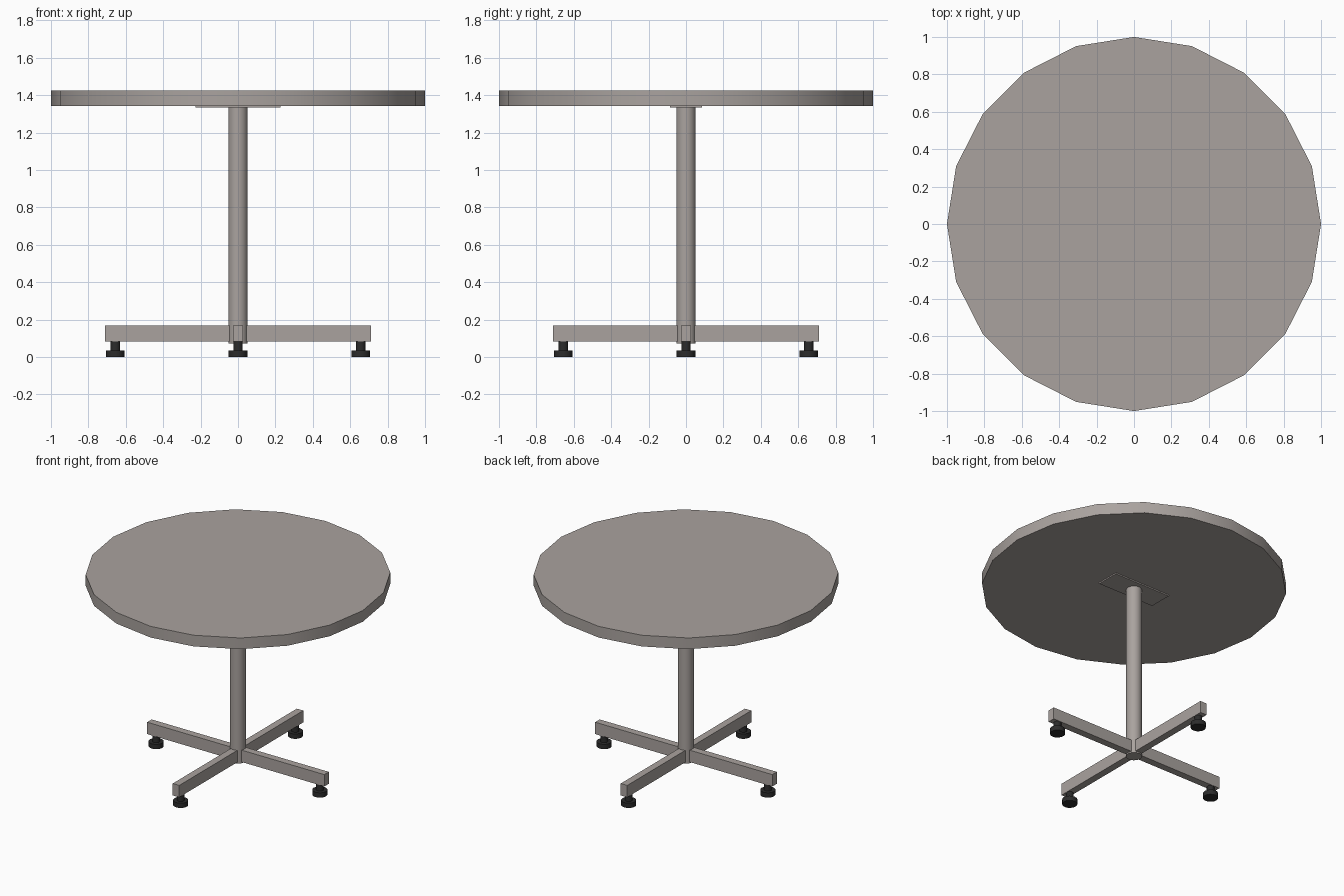
import bpy
import math

if "Cube" in bpy.data.objects:
    bpy.data.objects.remove(bpy.data.objects["Cube"])


def material(name, rgb):
    m = bpy.data.materials.new(name)
    m.diffuse_color = (*rgb, 1.0)
    m.use_nodes = True
    m.node_tree.nodes["Principled BSDF"].inputs["Base Color"].default_value = m.diffuse_color
    return m


GREY = material("warm_grey", (0.40, 0.365, 0.345))
BLACK = material("rubber_black", (0.025, 0.025, 0.025))


def cylinder(name, r, z0, z1, mat, x=0.0, y=0.0, sides=20):
    bpy.ops.mesh.primitive_cylinder_add(vertices=sides, radius=r, depth=z1 - z0,
                                        location=(x, y, (z0 + z1) / 2))
    ob = bpy.context.object
    ob.name = name
    ob.data.materials.append(mat)
    bpy.ops.object.shade_smooth_by_angle(angle=math.radians(40))
    return ob


def box(name, x0, x1, y0, y1, z0, z1, mat):
    bpy.ops.mesh.primitive_cube_add(
        size=1, location=((x0 + x1) / 2, (y0 + y1) / 2, (z0 + z1) / 2))
    ob = bpy.context.object
    ob.name = name
    ob.scale = (x1 - x0, y1 - y0, z1 - z0)
    bpy.ops.object.transform_apply(location=False, rotation=False, scale=True)
    ob.data.materials.append(mat)
    return ob


# Round top with mounting plate under it
cylinder("table_top", 1.0, 1.343, 1.424, GREY)
box("mounting_plate", -0.227, 0.227, -0.085, 0.085, 1.334, 1.343, GREY)

# Central column, reaching slightly below the cross base
cylinder("column", 0.052, 0.072, 1.335, GREY)

# Crossed base bars
box("base_bar_x", -0.71, 0.71, -0.026, 0.026, 0.082, 0.168, GREY)
for s, n in ((1, "back"), (-1, "front")):
    y0, y1 = sorted((0.026 * s, 0.71 * s))
    box("base_bar_" + n, -0.026, 0.026, y0, y1, 0.082, 0.168, GREY)

# Levelling feet: stem and pad at each bar end
for n, dx, dy in (("right", 1, 0), ("left", -1, 0), ("back", 0, 1), ("front", 0, -1)):
    x, y = 0.656 * dx, 0.656 * dy
    cylinder("foot_stem_" + n, 0.025, 0.034, 0.083, BLACK, x, y, 16)
    cylinder("foot_pad_" + n, 0.05, 0.0, 0.035, BLACK, x, y, 16)
